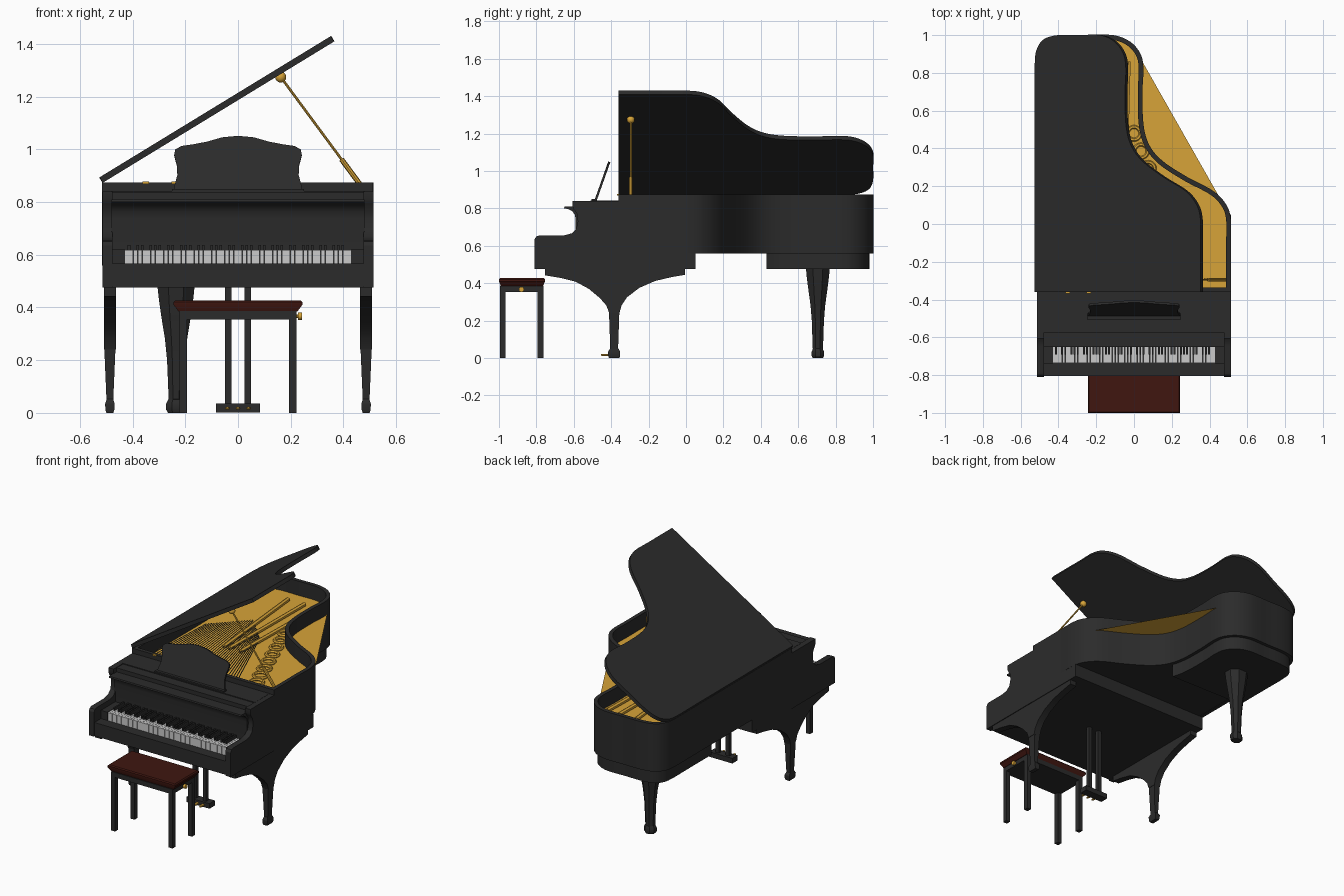
import bpy, bmesh, math
from mathutils import Vector, geometry

if "Cube" in bpy.data.objects:
    bpy.data.objects.remove(bpy.data.objects["Cube"])


def material(name, r, g, b):
    m = bpy.data.materials.new(name)
    m.diffuse_color = (r, g, b, 1)
    m.use_nodes = True
    m.node_tree.nodes["Principled BSDF"].inputs["Base Color"].default_value = m.diffuse_color
    return m


BLACK = material("black_lacquer", 0.024, 0.024, 0.024)
GOLD = material("brass", 0.68, 0.37, 0.04)
RED = material("leather", 0.05, 0.008, 0.005)
IVORY = material("ivory", 0.75, 0.75, 0.75)
STEEL = material("steel", 0.06, 0.06, 0.06)


def finish(name, bm, mat):
    bmesh.ops.recalc_face_normals(bm, faces=bm.faces)
    me = bpy.data.meshes.new(name)
    bm.to_mesh(me)
    bm.free()
    me.materials.append(mat)
    ob = bpy.data.objects.new(name, me)
    bpy.context.collection.objects.link(ob)
    return ob


def boxes(name, items, mat=BLACK):
    """items: (x0, x1, y0, y1, z0, z1)"""
    bm = bmesh.new()
    for x0, x1, y0, y1, z0, z1 in items:
        vs = bmesh.ops.create_cube(bm, size=1)["verts"]
        for v in vs:
            v.co = ((x0 + x1) / 2 + v.co.x * (x1 - x0),
                    (y0 + y1) / 2 + v.co.y * (y1 - y0),
                    (z0 + z1) / 2 + v.co.z * (z1 - z0))
    return finish(name, bm, mat)


def prism(name, pts, lo, hi, axis="z", mat=BLACK):
    """Extrude a 2D outline along an axis."""
    place = {"z": lambda a, b, h: (a, b, h), "x": lambda a, b, h: (h, a, b),
             "y": lambda a, b, h: (a, h, b)}[axis]
    bm = bmesh.new()
    f = bm.faces.new([bm.verts.new(place(a, b, lo)) for a, b in pts])
    if hi != lo:
        ext = bmesh.ops.extrude_face_region(bm, geom=[f])["geom"]
        shift = Vector(place(0, 0, hi - lo))
        for v in ext:
            if isinstance(v, bmesh.types.BMVert):
                v.co += shift
        if f.is_valid and not any(e.is_boundary for e in bm.edges) is False:
            bm.faces.new(list(f.verts)) if not f.is_valid else None
    return finish(name, bm, mat)


def loft(name, cx, cy, levels, n=4, mat=BLACK):
    """Stack of n-sided sections: (z, width_x, width_y)"""
    bm = bmesh.new()
    k = 0.5 / math.cos(math.pi / n)
    rings = [[bm.verts.new((cx + wx * k * math.cos((2 * i + 1) * math.pi / n),
                            cy + wy * k * math.sin((2 * i + 1) * math.pi / n), z))
              for i in range(n)] for z, wx, wy in levels]
    for a, b in zip(rings, rings[1:]):
        for i in range(n):
            j = (i + 1) % n
            bm.faces.new((a[i], a[j], b[j], b[i]))
    bm.faces.new(rings[0])
    bm.faces.new(rings[-1])
    return finish(name, bm, mat)


def rod(name, p, q, r, mat=GOLD, n=8):
    p, q = Vector(p), Vector(q)
    bm = bmesh.new()
    bmesh.ops.create_cone(bm, cap_ends=True, segments=n, radius1=r, radius2=r, depth=(q - p).length)
    ob = finish(name, bm, mat)
    ob.location = (p + q) / 2
    ob.rotation_euler = (q - p).to_track_quat("Z", "Y").to_euler()
    return ob


def spline(pts, steps=5):
    P = [Vector(p) for p in pts]
    P = [P[0]] + P + [P[-1]]
    out = []
    for a, b, c, d in zip(P, P[1:], P[2:], P[3:]):
        for i in range(steps):
            t = i / steps
            out.append(0.5 * (2 * b + (c - a) * t + (2 * a - 5 * b + 4 * c - d) * t * t
                              + (3 * b - a - 3 * c + d) * t ** 3))
    return out + [P[-1]]


def inset(pts, d):
    out = []
    for i, p in enumerate(pts):
        e1 = (p - pts[i - 1]).normalized()
        e2 = (pts[(i + 1) % len(pts)] - p).normalized()
        n1, n2 = Vector((-e1.y, e1.x)), Vector((-e2.y, e2.x))
        out.append(p + (n1 + n2) / (1 + n1.dot(n2)) * d)
    return out


# Case plan
plan = spline([(.513, -.36), (.513, -.1), (.513, .02), (.49, .10), (.42, .175), (.28, .25),
               (.15, .335), (.08, .42), (.05, .53), (.045, .7), (.05, .82), (.035, .90),
               (-.02, .965), (-.11, 1), (-.25, 1), (-.37, 1), (-.455, .98), (-.5, .93),
               (-.515, .85), (-.515, .6), (-.515, -.36)])

# Rim wall and floor
inner = inset(plan, .025)
bm = bmesh.new()
loops = [[bm.verts.new((p.x, p.y, z)) for p in L]
         for L, z in ((plan, .56), (plan, .873), (inner, .873), (inner, .56))]
for a, b in zip(loops, loops[1:] + loops[:1]):
    for i in range(len(a)):
        j = (i + 1) % len(a)
        bm.faces.new((a[i], a[j], b[j], b[i]))
finish("rim", bm, BLACK)
prism("case_floor", inset(plan, .01), .562, .575)

# Propped lid
a = math.radians(31.4)
lid = prism("lid", [(p.x + .515, p.y) for p in plan], 0, .024)
lid.location = (-.513, 0, .873)
lid.rotation_euler = (0, -a, 0)
boxes("lid_hinges", [(x - .012, x + .012, -.368, -.355, .868, .877) for x in (-.35, -.24)], GOLD)

# Brass plate, strings, struts and rings
edge = inset(plan, .012)
hull = [edge[i] for i in geometry.convex_hull_2d(edge)]
prism("brass_plate", hull, .78, .78, mat=GOLD)
for i in range(34):
    x = -.46 + i * .02
    rod("string", (x, -.32, .805), (-.44 + i * .0115, .30 + .012 * (17 - abs(i - 17)), .80), .003, STEEL, 4)
for x0, x1 in ((-.17, -.24), (-.13, -.12), (-.05, -.03)):
    rod("plate_strut", (x0, .1, .80), (x1, .86, .80), .014, GOLD, 6)
for i in range(8):
    t = i / 7
    bpy.ops.mesh.primitive_torus_add(location=(.26 - .26 * t, -.18 + .66 * t, .787), major_radius=.042 - .008 * t,
                                     minor_radius=.01, major_segments=20, minor_segments=6)
    bpy.context.object.name = "plate_ring"
    bpy.context.object.data.materials.append(GOLD)
boxes("pin_rail", [(-.49, .49, -.34, -.29, .78, .81)], GOLD)

# Keyboard section: key bed, side arms, action cover with fallboard
boxes("key_bed", [(-.513, .513, -.80, .05, .475, .56)])
boxes("key_slip", [(-.48, .48, -.805, -.738, .48, .566)])
boxes("key_blocks", [(s * .455 - .026, s * .455 + .026, -.738, -.585, .55, .62) for s in (-1, 1)])
arm = [(-.36, .475), (-.81, .475), (-.81, .635), (-.80, .65), (-.78, .656), (-.65, .656), (-.61, .667),
       (-.587, .69), (-.578, .73), (-.583, .77), (-.60, .795), (-.607, .81), (-.607, .84), (-.36, .84)]
cover = [(-.36, .60), (-.36, .836), (-.575, .836), (-.575, .81), (-.65, .81), (-.652, .80), (-.63, .797),
         (-.608, .785), (-.594, .765), (-.59, .74), (-.59, .60)]
prism("action_cover", cover, -.48, .48, "x")
boxes("front_top_board", [(-.48, .48, -.51, -.36, .83, .841)])
for s in (-1, 1):
    prism("side_arm", arm, s * .476, s * .514, "x")

# Keys
w = .86 / 52
white, black = [], []
for i in range(52):
    x = -.43 + i * w
    white.append((x + .0007, x + w - .0007, -.735, -.585, .562, .617))
    if (i + 5) % 7 in (0, 1, 3, 4, 5) and i < 51:
        black.append((x + w - .0048, x + w + .0048, -.692, -.585, .61, .637))
boxes("white_keys", white, IVORY)
boxes("black_keys", black)

# Music desk
half = [(.245, 0), (.24, .03), (.23, .07), (.232, .11), (.242, .15), (.238, .172), (.215, .186),
        (.17, .193), (.12, .203), (.06, .221), (0, .227)]
desk = prism("music_desk", half + [(-x, z) for x, z in half[-2::-1]], -.006, .006, "y")
desk.location = (0, -.486, .835)
desk.rotation_euler = (-math.radians(19.5), 0, 0)
boxes("desk_ledge", [(-.25, .25, -.505, -.475, .83, .85)])

# Front legs with curved brackets
bracket = [(-.755, .476), (-.755, .442), (-.67, .428), (-.59, .408), (-.52, .37), (-.46, .32), (-.425, .28),
           (-.411, .24), (-.356, .24), (-.345, .28), (-.315, .325), (-.25, .375), (-.165, .412), (-.08, .432),
           (-.005, .445), (-.005, .476)]
for s in (-1, 1):
    prism("leg_bracket", bracket, s * .463, s * .509, "x")
    loft("front_leg", s * .486, -.384, [(0, .026, .055), (.012, .034, .064), (.035, .036, .064), (.05, .026, .045),
                                        (.052, .026, .042), (.24, .042, .055)])

# Rear leg and its block
prism("rear_block", [p for p in inset(plan, .022) if p.y > .43], .475, .565)
loft("rear_leg", -.235, .705, [(0, .06, .055), (.012, .075, .066), (.035, .075, .066), (.05, .06, .052),
                               (.052, .056, .055), (.20, .068, .065), (.28, .084, .078), (.36, .11, .10),
                               (.43, .13, .118), (.476, .14, .127)], 8)

# Pedal lyre
boxes("lyre_posts", [(s * .0375 - .0125, s * .0375 + .0125, -.40, -.375, .03, .48) for s in (-1, 1)])
boxes("lyre_base", [(-.084, .084, -.415, -.36, .002, .035)])
for x in (-.04, 0, .04):
    loft("pedal", x, -.43, [(.012, .014, .045), (.017, .018, .05), (.022, .014, .045)], 8, GOLD)

# Lid prop
top, foot = Vector((.165, -.295, 1.27)), Vector((.49, -.295, .83))
rod("prop_stick", foot, top, .005)
rod("prop_sleeve", foot, foot.lerp(top, .3), .010)
bpy.ops.mesh.primitive_uv_sphere_add(segments=12, ring_count=8, radius=.021, location=(.162, -.295, 1.274))
bpy.context.object.name = "prop_cup"
bpy.context.object.data.materials.append(GOLD)
boxes("prop_tray", [(.37, .487, -.30, -.285, .79, .83)], GOLD)

# Bench
loft("bench_cushion", 0, -.877, [(.384, .45, .225), (.41, .488, .246), (.42, .488, .246), (.427, .475, .235)], 4, RED)
boxes("bench_frame", [(-.222, .222, -.995, -.763, .354, .386)])
boxes("bench_legs", [(x - .014, x + .014, y - .015, y + .015, 0, .36) for x in (-.208, .208) for y in (-.98, -.778)])
rod("bench_knob_shaft", (.22, -.88, .367), (.235, -.88, .367), .007)
rod("bench_knob", (.228, -.88, .367), (.242, -.88, .367), .014, n=12)

bpy.ops.object.select_all(action="SELECT")
bpy.context.view_layer.objects.active = lid
bpy.ops.object.shade_smooth_by_angle(angle=math.radians(30))
